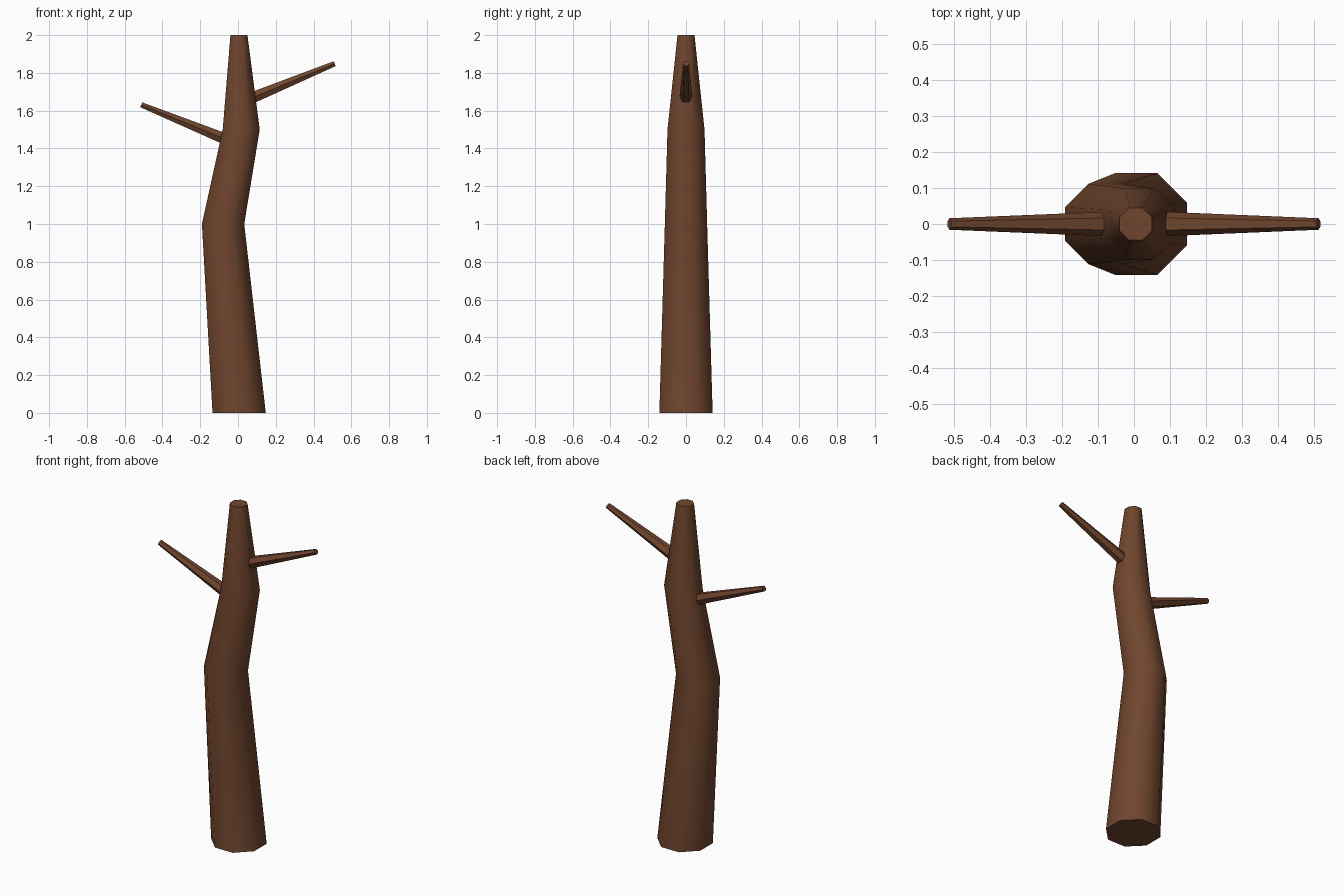
import bpy, bmesh
from math import cos, sin, pi, radians
from mathutils import Vector

if "Cube" in bpy.data.objects:
    bpy.data.objects.remove(bpy.data.objects["Cube"])

bark = bpy.data.materials.new("bark")
bark.diffuse_color = (0.16, 0.06, 0.027, 1)
bark.use_nodes = True
bark.node_tree.nodes["Principled BSDF"].inputs["Base Color"].default_value = bark.diffuse_color


def loft(name, rings, sides, phase, smooth):
    """Capped skin through rings of (centre, axis u, axis v, radius)."""
    bm = bmesh.new()
    loops = []
    for c, u, v, r in rings:
        angles = [phase + 2 * pi * i / sides for i in range(sides)]
        loops.append([bm.verts.new(c + r * (cos(a) * u + sin(a) * v)) for a in angles])
    for a, b in zip(loops, loops[1:]):
        for i in range(sides):
            j = (i + 1) % sides
            bm.faces.new((a[i], a[j], b[j], b[i]))
    bm.faces.new(loops[0][::-1])
    bm.faces.new(loops[-1])
    bmesh.ops.recalc_face_normals(bm, faces=bm.faces)
    mesh = bpy.data.meshes.new(name)
    bm.to_mesh(mesh)
    bm.free()
    mesh.materials.append(bark)
    ob = bpy.data.objects.new(name, mesh)
    bpy.context.collection.objects.link(ob)
    if smooth:
        bpy.ops.object.select_all(action='DESELECT')
        ob.select_set(True)
        bpy.context.view_layer.objects.active = ob
        bpy.ops.object.shade_smooth_by_angle(angle=radians(50))


def branch(name, base, tip):
    base, tip = Vector(base), Vector(tip)
    side = Vector((0, 1, 0))
    up = (tip - base).normalized().cross(side)
    loft(name, [(base, side, up, 0.035), (tip, side, up, 0.016)], 6, 0, False)


# Crooked eight-sided trunk: centre x, height, half width across flats
X, Y = Vector((1, 0, 0)), Vector((0, 1, 0))
path = [(0.006, 0, 0.141), (-0.079, 1, 0.112), (0.017, 1.5, 0.098), (0.005, 2, 0.045)]
loft("trunk", [(Vector((x, 0, z)), X, Y, w / cos(pi / 8)) for x, z, w in path],
     8, pi / 8, True)

# Tapered six-sided branches
branch("left_branch", (-0.05, 0, 1.443), (-0.512, 0, 1.631))
branch("right_branch", (0.06, 0, 1.662), (0.512, 0, 1.849))
